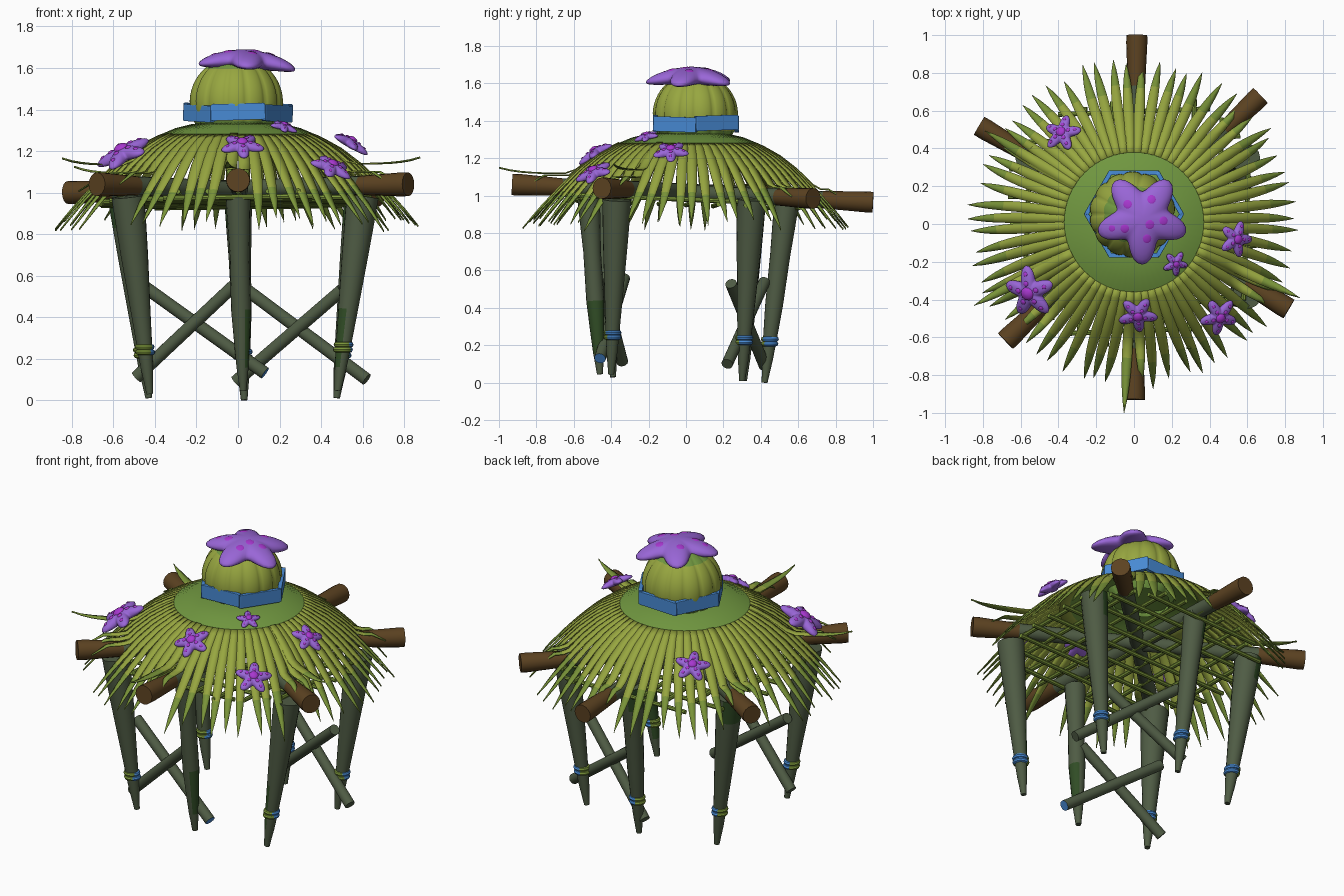
import bpy, bmesh, math, random
from mathutils import Vector, Matrix

if "Cube" in bpy.data.objects:
    bpy.data.objects.remove(bpy.data.objects["Cube"])
random.seed(4)

def mat(name, r, g, b):
    m = bpy.data.materials.new(name)
    m.diffuse_color = tuple((c / 255) ** 2.2 for c in (r, g, b)) + (1,)
    m.use_nodes = True
    m.node_tree.nodes["Principled BSDF"].inputs["Base Color"].default_value = m.diffuse_color
    return m

WOOD = mat("grey_green_wood", 80, 92, 70)
MOSS = mat("dark_moss", 52, 78, 42)
BROWN = mat("brown_log_end", 92, 68, 38)
OLIVE = mat("olive_leaf", 150, 165, 66)
GREEN = mat("green_leaf", 112, 150, 66)
TIP = mat("leaf_tip", 122, 148, 60)
BLUE = mat("blue_band", 74, 138, 212)
PURPLE = mat("purple_star", 152, 102, 214)
MAGENTA = mat("magenta_spot", 166, 58, 206)

def make(name, verts, faces, mats, rule=None, fix=True, angle=40):
    me = bpy.data.meshes.new(name)
    me.from_pydata([tuple(v) for v in verts], [], faces)
    if fix:
        bm = bmesh.new()
        bm.from_mesh(me)
        bmesh.ops.recalc_face_normals(bm, faces=bm.faces)
        bm.to_mesh(me)
        bm.free()
    for m in mats:
        me.materials.append(m)
    for p in me.polygons:
        p.use_smooth = True
        if rule:
            p.material_index = rule(p.center, p.normal)
    me.set_sharp_from_angle(angle=math.radians(angle))
    ob = bpy.data.objects.new(name, me)
    bpy.context.collection.objects.link(ob)
    return ob

def tube(name, a, b, prof, mats, rule=None, seg=16):
    """Round stick from a to b; prof holds (fraction along, radius)."""
    a, b = Vector(a), Vector(b)
    q = (b - a).to_track_quat('Z', 'Y')
    vs, fs = [], []
    for t, r in prof:
        for k in range(seg):
            w = 2 * math.pi * k / seg
            vs.append(a.lerp(b, t) + q @ Vector((r * math.cos(w), r * math.sin(w), 0)))
    for i in range(len(prof) - 1):
        for k in range(seg):
            n = (k + 1) % seg
            fs.append((i * seg + k, i * seg + n, (i + 1) * seg + n, (i + 1) * seg + k))
    fs += [tuple(range(seg)), tuple(range(len(vs) - seg, len(vs)))]
    return make(name, vs, fs, mats, rule)

# Six tapered legs, five with a pair of rings
LEGS = {"front": ((0, -.52, .98), (.025, -.46, .045), .06),
        "front_right": ((.60, -.37, .98), (.48, -.40, .045), .078),
        "front_left": ((-.53, -.45, .98), (-.425, -.39, .03), .08),
        "back": ((0, .54, .98), (.03, .42, 0), .068),
        "back_right": ((.59, .35, .98), (.475, .30, .01), .078),
        "back_left": ((-.55, .35, .98), (-.43, .31, .01), .078)}
for n, (top, bot, r) in LEGS.items():
    prof = [(0, .016), (.06, .022), (.12, .029), (.22, .036), (.42, .048), (.7, .95 * r - .01), (.85, .97 * r - .004), (1, r)]
    side = {"front": 1, "front_right": -1}.get(n, 0)
    tube(n + "_leg", bot, top, prof, [WOOD, MOSS],
         lambda c, m: int(.2 < c.z < .45 and m.x * side > .2 or c.z > .85 and m.x < -.2 and c.y > .2))
    if n != "front":
        vs, fs = [], []
        for j in range(2):
            c = Vector(bot).lerp(Vector(top), .212 + .026 * j)
            o = len(vs)
            for k in range(20):
                for l in range(8):
                    u, v = 2 * math.pi * k / 20, 2 * math.pi * l / 8
                    R = .034 + .014 * math.cos(v)
                    vs.append(c + Vector((R * math.cos(u), R * math.sin(u), .014 * math.sin(v))))
                    k2, l2 = (k + 1) % 20, (l + 1) % 8
                    fs.append((o + k * 8 + l, o + k2 * 8 + l, o + k2 * 8 + l2, o + k * 8 + l2))
        ctr = Vector(bot).lerp(Vector(top), .225)
        make(n + "_leg_rings", vs, fs, [TIP, BLUE],
             lambda c, m: int((c - ctr).x + .7 * (c - ctr).y > .01))

# Two crossed braces, front left and back right
for name, a, b in (("front_left_brace_a", (-.47, -.33, .56), (.13, -.46, .13)),
                   ("front_left_brace_b", (-.49, -.34, .11), (0, -.46, .57)),
                   ("back_right_brace_a", (.50, .24, .53), (-.01, .42, .09)),
                   ("back_right_brace_b", (.62, .22, .10), (.03, .42, .54))):
    end = Vector(b)
    blue = name == "front_left_brace_a"
    tube(name, a, b, [(0, .031), (1, .031)], [WOOD, BLUE],
         lambda c, m: int(blue and (c - end).length < .005))

# Three crossing logs with brown flared ends
for i, (a, b) in enumerate((((0, -.93, 1.06), (.015, 1.0, .965)),
                            ((-.68, -.62, 1.04), (.67, .68, .985)),
                            ((.82, -.45, 1.04), (-.82, .52, 1.0)))):
    tube("roof_log_%d" % i, a, b,
         [(0, .057), (.02, .058), (.14, .046), (.5, .042), (.86, .046), (.98, .056), (1, .055)],
         [WOOD, BROWN], lambda c, m: int(c.xy.length > .66))

# Lattice of thin sticks under the roof
for k in range(-4, 5):
    p = k * .145
    h = math.sqrt(.7 ** 2 - p * p) + random.uniform(-.05, .03)
    tube("lattice_x_%d" % (k + 4), (-h, p, .95 - .04 * p), (h, p + .03, .96 - .04 * p),
         [(0, .013), (1, .013)], [TIP], seg=8)
    tube("lattice_y_%d" % (k + 4), (p, -h, .98 + .04 * h), (p + .03, h, .98 - .04 * h),
         [(0, .013), (1, .013)], [TIP], seg=8)

# Leaf roof: solid crown and drooping blades
PROF = [(0, 1.34), (.2, 1.335), (.3, 1.31), (.4, 1.268), (.5, 1.212), (.6, 1.135), (.7, 1.035), (.8, .925), (.9, .80)]
def height(r):
    for (r0, z0), (r1, z1) in zip(PROF, PROF[1:]):
        if r <= r1:
            return z0 + (z1 - z0) * (r - r0) / (r1 - r0)
    return PROF[-1][1]

N = 64
vs, fs = [(0, .01, 1.34)], []
RINGS = (.12, .22, .3, .37, .43)
for i, r in enumerate(RINGS):
    for k in range(2 * N):
        w = math.pi * k / N
        vs.append((r * math.cos(w), .01 + r * math.sin(w), height(r) + (.001 if k % 2 == 0 else -.002) * r / .4))
        n = (k + 1) % (2 * N)
        o = 1 + (i - 1) * 2 * N
        fs.append((0, 1 + k, 1 + n) if i == 0 else (o + k, o + 2 * N + k, o + 2 * N + n, o + n))
crown = make("roof_crown", vs, fs, [GREEN, OLIVE], lambda c, m: int(c.xy.length > .38), fix=False)

# blades lie over the logs; a few extra ones stick out flat: (angle, length, height)
LEAVES = [(267, 1.0, 1.115, True), (336, .96, 1.135, True), (207, .95, 1.13, True), (148, .93, 1.09, True)]
LOGS = {270: 1.11, 331: 1.10, 222: 1.095, 148: 1.06, 90: 1.035, 45: 1.045}
for k in range(N):
    deg = 360 * (k + .5) / N
    near = [z for d, z in LOGS.items() if abs(deg - d) < 7]
    LEAVES.append((deg, .85 if near else random.uniform(.835, .89), near[0] if near else 0, False))
vs, fs = [], []
STEPS = 11
for deg, end, floor, flat in LEAVES:
    bend = 0 if floor else random.uniform(-.035, .035)
    for i in range(STEPS + 1):
        t = i / STEPS
        r = .37 + (end - .37) * t
        w = math.radians(deg) + bend * t * t
        half = (.018 + .0095 * math.sin(math.pi / 2 * min(1, t * 1.8))) * (1 - t ** 5) + .0008
        z = max(height(r), floor - (0 if flat else max(0, r - .76) * .6))
        if flat:
            z += .004 + .03 * t ** 6
        d, l = Vector((math.cos(w), math.sin(w), 0)), Vector((-math.sin(w), math.cos(w), 0))
        c = d * r + Vector((0, .01 * (1 - t), z + .002))
        e = Vector((0, 0, .003 * t))
        vs += [c + l * half - e, c + e, c - l * half - e]
        if i:
            o = len(vs) - 6
            fs += [(o, o + 1, o + 4, o + 3), (o + 1, o + 2, o + 5, o + 4)]
blades = make("roof_leaves", vs, fs, [OLIVE, TIP], lambda c, m: int(c.xy.length > .72), fix=False)
for ob in (crown, blades):
    sol = ob.modifiers.new("thickness", 'SOLIDIFY')
    sol.thickness = .005

# Ribbed dome
vs, fs = [], []
SEG, LAT = 112, 20
for j in range(LAT + 1):
    p = math.pi * (.02 + .72 * j / LAT)
    for k in range(SEG):
        w = 2 * math.pi * k / SEG
        r = .228 * math.sin(p) * (.95 + .05 * abs(math.sin(7 * w)) ** .5)
        vs.append((-.008 + r * math.cos(w), .05 + r * math.sin(w), 1.435 + .222 * math.cos(p)))
        if j:
            n = (k + 1) % SEG
            o = (j - 1) * SEG
            fs.append((o + k, o + SEG + k, o + SEG + n, o + n))
fs.append(tuple(range(SEG)))
make("dome", vs, fs, [OLIVE, GREEN], lambda c, m: int(c.z > 1.59 or c.z < 1.345), angle=60)

# Blue hexagonal band of six plates
for k in range(6):
    w = math.radians(30 + 60 * k)
    bm = bmesh.new()
    bmesh.ops.create_cube(bm, size=1)
    bmesh.ops.bevel(bm, geom=bm.edges[:], offset=.04, segments=1, affect='EDGES')
    me = bpy.data.meshes.new("band_plate")
    M = (Matrix.Translation((.218 * math.cos(w), .053 + .218 * math.sin(w), 1.385 + .004 * (-1) ** k))
         @ Matrix.Rotation(w, 4, 'Z') @ Matrix.Rotation(.03 * (-1) ** k, 4, 'X')
         @ Matrix.Diagonal((.024, .262, .08, 1)))
    bm.transform(M)
    bm.to_mesh(me)
    bm.free()
    me.materials.append(BLUE)
    bpy.context.collection.objects.link(bpy.data.objects.new("band_plate_%d" % k, me))

# Puffy starfish
def star(name, pos, normal, R, inner, h, phase, droop, spots, belly):
    q = Vector((0, 0, 1)).rotation_difference(Vector(normal).normalized())
    P = Vector(pos)
    A, T = 60, 7
    def out(w):
        return R * (inner + (1 - inner) * ((1 + math.cos(5 * (w - phase))) / 2) ** .95)
    def top(r, w):
        t = min(1, r / out(w))
        return h * math.sqrt(1 - t ** 3) * (1 - .25 * r / R) - droop * (r / R) ** 2
    vs, fs = [P + q @ Vector((0, 0, h)), P + q @ Vector((0, 0, -h * belly))], []
    for i in range(1, 2 * T):
        t = math.sin(math.pi / 2 * (i if i <= T else 2 * T - i) / T)
        for k in range(A):
            w = 2 * math.pi * k / A
            r = out(w) * t
            z = top(r, w)
            if i > T:
                flat = -droop * (r / R) ** 2
                z = flat - (z - flat) * belly
            vs.append(P + q @ Vector((r * math.cos(w), r * math.sin(w), z)))
            n, o = (k + 1) % A, 2 + (i - 2) * A
            fs.append((0, 2 + k, 2 + n) if i == 1 else (o + k, o + A + k, o + A + n, o + n))
    o = 2 + (2 * T - 2) * A
    fs += [(1, o + (k + 1) % A, o + k) for k in range(A)]
    make(name, vs, fs, [PURPLE], angle=80)
    # magenta bumps resting on the top
    vs, fs = [], []
    for r, w, s in spots:
        r, s, w = r * R, s * R, w + phase
        o = len(vs)
        for i in range(4):
            a = math.pi / 2 * i / 3.3
            for k in range(10):
                u = 2 * math.pi * k / 10
                x, y = r * math.cos(w) + s * math.cos(a) * math.cos(u), r * math.sin(w) + s * math.cos(a) * math.sin(u)
                z = top(math.hypot(x, y), math.atan2(y, x)) + (.1 if R > .2 else .4) * s * math.sin(a) + .0015
                vs.append(P + q @ Vector((x, y, z)))
                if i:
                    n, b = (k + 1) % 10, o + (i - 1) * 10
                    fs.append((b + k, b + n, b + 10 + n, b + 10 + k))
        fs.append(tuple(range(o + 30, o + 40)))
    make(name + "_spots", vs, fs, [MAGENTA], fix=False)

F = 2 * math.pi / 5
star("top_star", (.045, .03, 1.64), (.06, 0, 1), .245, .58, .05, math.radians(54), .035,
     [(.45, F * k + .2, .095) for k in range(5)] + [(.2, 4.6, .1), (.7, F * 2, .07)], .9)
SPOTS = [(0, 0, .25)] + [(r, F * k, s) for k in range(5) for r, s in ((.38, .10), (.72, .08))]
# position, radius and direction of one arm
for i, (x, y, z, R, a) in enumerate(((-.38, .48, 1.17, .105, 80), (-.55, -.36, 1.185, .145, 95),
                                     (.02, -.48, 1.225, .108, 60), (.54, -.08, 1.235, .10, 70),
                                     (.45, -.49, 1.12, .108, 50), (.22, -.21, 1.315, .07, 60))):
    d = Vector((x, y)).normalized() * (.6 if i != 5 else .4)
    star("small_star_%d" % i, (x, y, z), (d.x, d.y, 1), R, .5, R * .27, math.radians(a), R * .03, SPOTS, .7)
